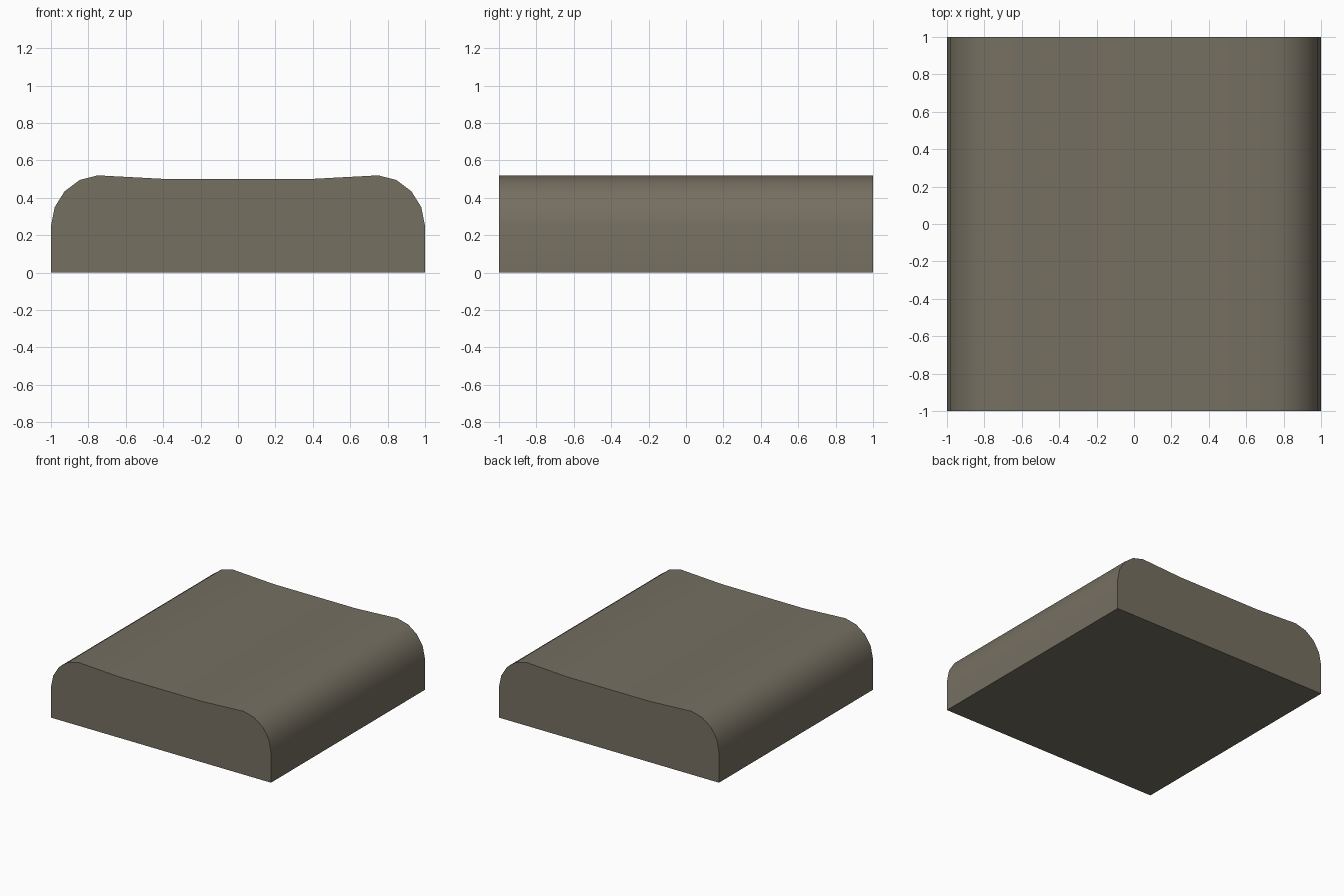
import bpy
import bmesh
from mathutils import Vector

if "Cube" in bpy.data.objects:
    bpy.data.objects.remove(bpy.data.objects["Cube"])

# Right half of the cross-section (x, z), bottom corner to the dished top
half = [(1, 0), (1, 0.25), (0.98, 0.35), (0.927, 0.435),
        (0.847, 0.495), (0.75, 0.52), (0.375, 0.5)]
profile = half + [(-x, z) for x, z in reversed(half)]

# Rounded slab: extrude the profile from front to back
bm = bmesh.new()
front = bm.faces.new([bm.verts.new((x, -1, z)) for x, z in profile])
extruded = bmesh.ops.extrude_face_region(bm, geom=[front], use_keep_orig=True)
moved = [v for v in extruded["geom"] if isinstance(v, bmesh.types.BMVert)]
bmesh.ops.translate(bm, verts=moved, vec=Vector((0, 2, 0)))
bmesh.ops.recalc_face_normals(bm, faces=bm.faces)
mesh = bpy.data.meshes.new("rounded_slab")
bm.to_mesh(mesh)
bm.free()
slab = bpy.data.objects.new("rounded_slab", mesh)
bpy.context.collection.objects.link(slab)

# Brown-grey colour
stone = bpy.data.materials.new("brown_grey")
stone.diffuse_color = (0.18, 0.16, 0.12, 1)
stone.use_nodes = True
stone.node_tree.nodes["Principled BSDF"].inputs["Base Color"].default_value = stone.diffuse_color
mesh.materials.append(stone)

# Smooth rounded edges, sharp ends
bpy.context.view_layer.objects.active = slab
slab.select_set(True)
bpy.ops.object.shade_smooth_by_angle(angle=0.52)
